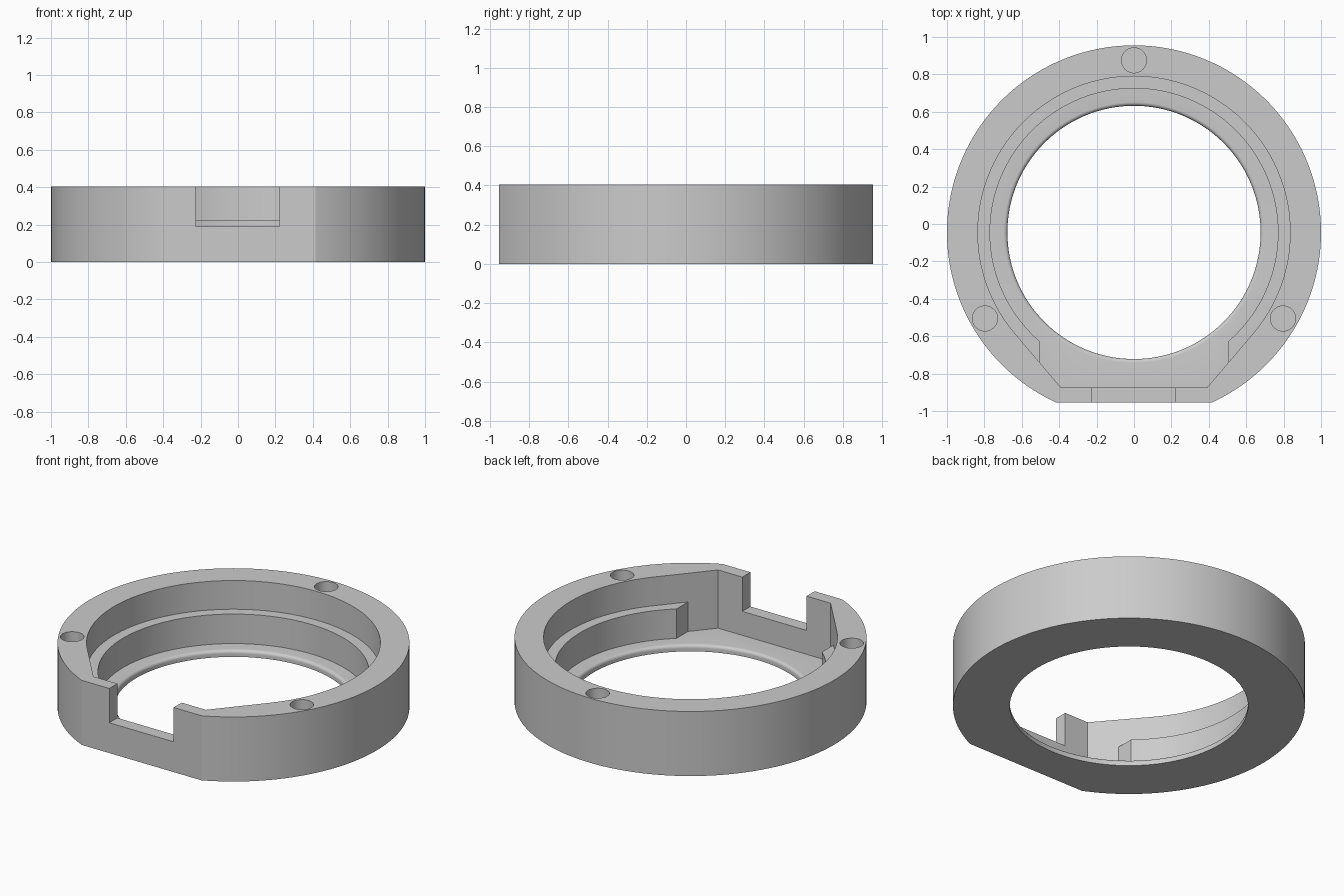
import bpy, bmesh, math
from math import radians, sin, cos, acos, asin, degrees, tau

if "Cube" in bpy.data.objects:
    bpy.data.objects.remove(bpy.data.objects["Cube"], do_unlink=True)

CY = -0.045                      # ring centre on y
HEIGHT, FLOOR, LEDGE = 0.405, 0.04, 0.225

grey = bpy.data.materials.new("light grey")
grey.use_nodes = True
grey.diffuse_color = (0.6, 0.6, 0.6, 1)
grey.node_tree.nodes["Principled BSDF"].inputs["Base Color"].default_value = (0.6, 0.6, 0.6, 1)


def arc(r, a0, a1, n=120):
    """Points on a circle about the ring centre, angles in degrees."""
    return [(r * cos(radians(a0 + (a1 - a0) * i / n)),
             CY + r * sin(radians(a0 + (a1 - a0) * i / n))) for i in range(n + 1)]


def finish(name, bm):
    bmesh.ops.recalc_face_normals(bm, faces=bm.faces)
    mesh = bpy.data.meshes.new(name)
    bm.to_mesh(mesh)
    bm.free()
    mesh.materials.append(grey)
    ob = bpy.data.objects.new(name, mesh)
    bpy.context.collection.objects.link(ob)
    return ob


def prism(name, outline, z0, z1):
    """Extrude a flat outline from z0 to z1."""
    bm = bmesh.new()
    face = bm.faces.new([bm.verts.new((x, y, z0)) for x, y in outline])
    top = bmesh.ops.extrude_face_region(bm, geom=[face])["geom"]
    bmesh.ops.translate(bm, vec=(0, 0, z1 - z0),
                        verts=[v for v in top if isinstance(v, bmesh.types.BMVert)])
    return finish(name, bm)


def lathe(name, profile, n=128):
    """Solid of revolution about the ring centre, closed by end caps."""
    bm = bmesh.new()
    rings = [[bm.verts.new((r * cos(tau * i / n), CY + r * sin(tau * i / n), z))
              for i in range(n)] for r, z in profile]
    for a, b in zip(rings, rings[1:]):
        for i in range(n):
            bm.faces.new((a[i], a[(i + 1) % n], b[(i + 1) % n], b[i]))
    bm.faces.new(rings[0])
    bm.faces.new(rings[-1])
    return finish(name, bm)


def cut(body, cutter):
    cutter.hide_render = True
    mod = body.modifiers.new("cut", "BOOLEAN")
    mod.operation, mod.solver, mod.object = "DIFFERENCE", "EXACT", cutter
    bpy.context.view_layer.objects.active = body
    bpy.ops.object.modifier_apply(modifier=mod.name)
    bpy.data.objects.remove(cutter, do_unlink=True)


# Ring body with a flat front
flat = -degrees(asin(0.91))
body = prism("ring_body", arc(1.0, flat, 180 - flat, 160), 0, HEIGHT)

# Main cavity: round at the back, tapering by tangents to a short front wall
tangent = -40.4
cut(body, prism("cavity_cutter",
                arc(0.835, tangent, 180 - tangent) + [(-0.39, -0.875), (0.39, -0.875)],
                FLOOR, 0.6))

# Central bore with a rounded upper lip
lip = [(0.697 - 0.02 * cos(radians(a)), 0.02 + 0.02 * sin(radians(a))) for a in range(0, 91, 15)]
cut(body, lathe("bore_cutter", [(0.677, -0.1)] + lip + [(0.697, 0.1)]))

# Notch in the front wall
cut(body, prism("notch_cutter",
                [(-0.224, -1.1), (0.222, -1.1), (0.222, -0.8), (-0.224, -0.8)], 0.19, 0.6))

# Three blind holes in the top face
for angle in (90, 210, 330):
    hx, hy = 0.92 * cos(radians(angle)), CY + 0.92 * sin(radians(angle))
    circle = [(hx + 0.067 * cos(tau * i / 40), hy + 0.067 * sin(tau * i / 40)) for i in range(40)]
    cut(body, prism("hole_cutter", circle, HEIGHT - 0.12, 0.6))

# Inner ledge, open at the front, with its outer edge sunk into the wall
END = 0.505
start = -degrees(acos(END / 0.77))
ledge = prism("inner_ledge",
              arc(0.77, start, 180 - start) + [(-END, -0.765)]
              + arc(0.855, 180 - tangent, tangent) + [(END, -0.765)],
              FLOOR - 0.02, LEDGE)

# Smooth curved walls, crisp edges
for ob in bpy.context.selected_objects:
    ob.select_set(False)
for ob in (body, ledge):
    ob.select_set(True)
bpy.context.view_layer.objects.active = body
bpy.ops.object.shade_smooth_by_angle(angle=radians(25))
